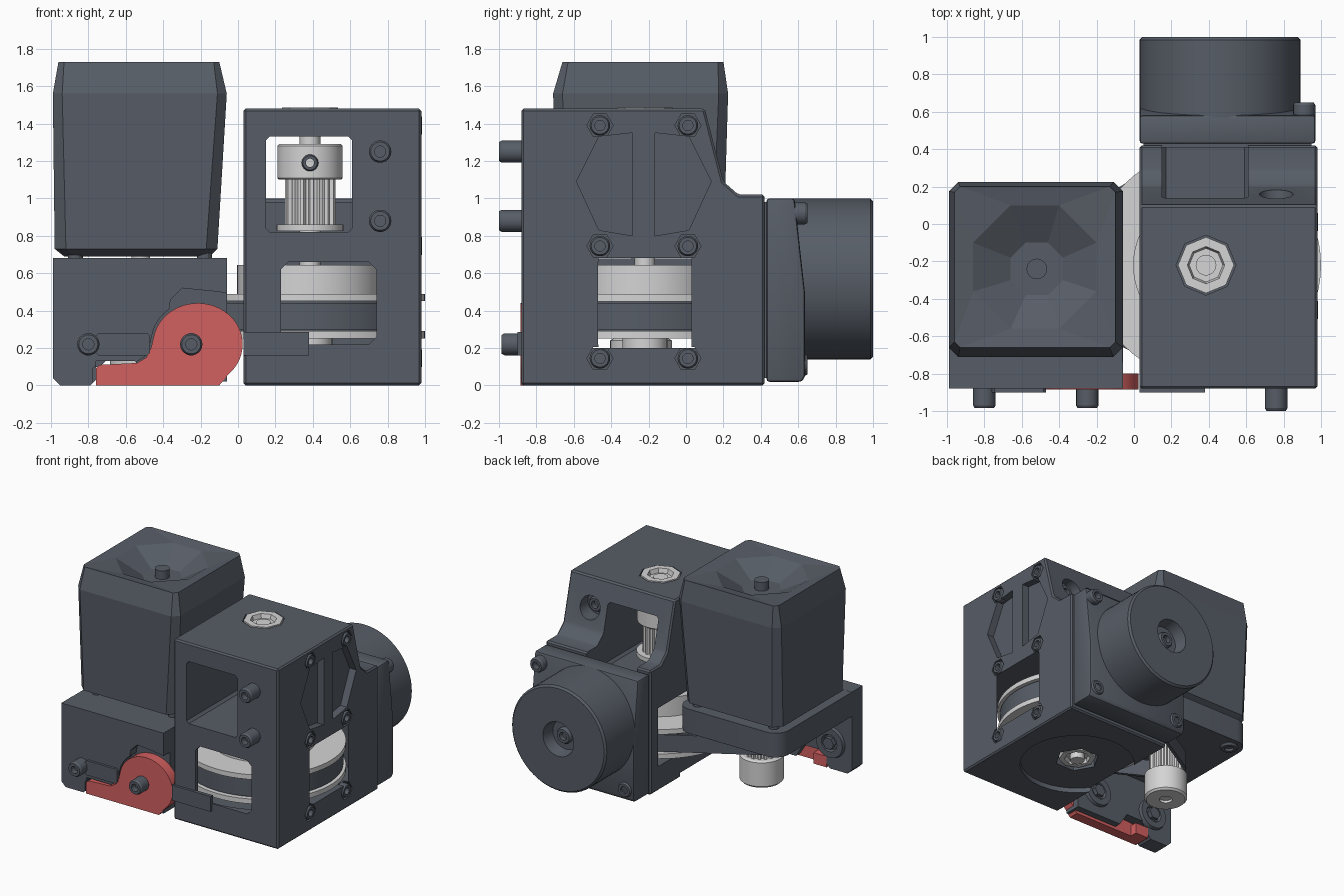
import bpy, bmesh
from math import sin, cos, pi, radians
from mathutils import Vector

if "Cube" in bpy.data.objects:
    bpy.data.objects.remove(bpy.data.objects["Cube"])


def material(name, rgb):
    m = bpy.data.materials.new(name)
    m.use_nodes = True
    m.diffuse_color = (*rgb, 1)
    m.node_tree.nodes["Principled BSDF"].inputs["Base Color"].default_value = (*rgb, 1)
    return m


DARK = material("dark slate", (0.095, 0.11, 0.135))
LIGHT = material("light metal", (0.66, 0.66, 0.66))
RED = material("lever red", (0.65, 0.115, 0.115))


def place(axis, u, v, w):
    return {"x": (w, u, v), "y": (u, w, v), "z": (u, v, w)}[axis]


def finish(name, bm, mat):
    bmesh.ops.recalc_face_normals(bm, faces=bm.faces)
    mesh = bpy.data.meshes.new(name)
    bm.to_mesh(mesh)
    bm.free()
    mesh.materials.append(mat)
    ob = bpy.data.objects.new(name, mesh)
    bpy.context.collection.objects.link(ob)
    return ob


def loft(name, rings, mat):
    """Skin equal-length rings of points and cap both ends."""
    bm = bmesh.new()
    loops = [[bm.verts.new(p) for p in ring] for ring in rings]
    n = len(loops[0])
    for a, b in zip(loops, loops[1:]):
        for i in range(n):
            j = (i + 1) % n
            bm.faces.new((a[i], a[j], b[j], b[i]))
    bm.faces.new(loops[0])
    bm.faces.new(loops[-1])
    return finish(name, bm, mat)


def prism(name, pts, axis, lo, hi, mat=DARK):
    return loft(name, [[place(axis, u, v, w) for u, v in pts] for w in (lo, hi)], mat)


def arc(cu, cv, r, a0=0, a1=360, n=48, rv=None):
    full = a1 - a0 == 360
    step = (a1 - a0) / (n if full else n - 1)
    return [(cu + r * cos(radians(a0 + i * step)),
             cv + (rv or r) * sin(radians(a0 + i * step))) for i in range(n)]


def rect(u0, u1, v0, v1, c=0.0):
    if not c:
        return [(u0, v0), (u1, v0), (u1, v1), (u0, v1)]
    return [(u0 + c, v0), (u1 - c, v0), (u1, v0 + c), (u1, v1 - c),
            (u1 - c, v1), (u0 + c, v1), (u0, v1 - c), (u0, v0 + c)]


def turned(name, centre, axis, profile, mat=DARK, n=48):
    """Lathe: profile is (radius, position along axis)."""
    return loft(name, [[place(axis, u, v, w) for u, v in arc(*centre, r, n=n)]
                       for r, w in profile], mat)


def cylinder(name, centre, axis, r, lo, hi, mat=DARK, n=32):
    return turned(name, centre, axis, [(r, lo), (r, hi)], mat, n)


def modify(ob, kind, **settings):
    mod = ob.modifiers.new(kind.lower(), kind)
    for key, value in settings.items():
        setattr(mod, key, value)
    bpy.context.view_layer.objects.active = ob
    bpy.ops.object.modifier_apply(modifier=mod.name)


def cut(ob, *cutters):
    for c in cutters:
        modify(ob, "BOOLEAN", operation="DIFFERENCE", solver="EXACT", object=c)
        bpy.data.objects.remove(c)


def bolt(name, centre, axis, base, top, r=0.06):
    """Socket-head screw whose open end is at top."""
    d = 1 if top > base else -1
    turned(name, centre, axis, [(r, base), (r, top - d * 0.015), (r * 0.85, top),
                                (r * 0.5, top), (r * 0.5, top - d * 0.05)], DARK, 18)


def gear(name, centre, r, lo, hi, teeth, mat=LIGHT):
    pts = [(centre[0] + q * cos(a), centre[1] + q * sin(a))
           for i in range(teeth)
           for q, a in [(r, 2 * pi * (i + k) / teeth) for k in (0, 0.35)]
           + [(r * 0.86, 2 * pi * (i + k) / teeth) for k in (0.5, 0.85)]]
    prism(name, pts, "z", lo, hi, mat)


AXLE = (0.385, -0.22)
MOTOR = (-0.52, -0.24)

# Gear housing: side profile, pulley cavity, windows and pockets
housing = prism("gear_housing", [(-0.88, 0), (0.42, 0), (0.42, 1.02), (0.28, 1.02),
                                 (0.2, 1.09), (0.1, 1.48), (-0.88, 1.48)], "x", 0.03, 0.98)
modify(housing, "BEVEL", width=0.012, segments=1)
cut(housing,
    cylinder("cavity", AXLE, "z", 0.645, 0.2, 0.68, n=64),
    prism("upper_window", rect(0.15, 0.61, 0.82, 1.33, 0.02), "y", -1, 0.6),
    prism("front_window", rect(0.23, 0.74, 0.22, 0.66, 0.04), "y", -1, -0.3),
    prism("side_window", rect(-0.47, 0.03, 0.22, 0.66), "x", 0.5, 1.1),
    cylinder("top_seat", AXLE, "z", 0.16, 1.42, 1.6, n=8),
    cylinder("bottom_recess", AXLE, "z", 0.44, -0.1, 0.04),
    cylinder("bottom_seat", AXLE, "z", 0.17, -0.1, 0.1, n=6),
    cylinder("rear_bolt_hole", (0.76, 1.25), "y", 0.09, 0.06, 0.6))
for s in (-1, 1):
    pts = [(0.06, 0.8), (0.24, 0.83), (0.36, 1.09), (0.24, 1.33), (0.06, 1.35)]
    cut(housing, prism("side_pocket", [(-0.225 + s * u, v) for u, v in pts], "x", 0.92, 1.1))
    # Hex screws on the side
    for z in (0.145, 0.745, 1.39):
        at = (-0.225 + s * 0.235, z)
        cut(housing, cylinder("screw_hole", at, "x", 0.07, 0.93, 1.1, n=6))
        bolt("side_screw", at, "x", 0.9, 0.985, 0.055)
prism("housing_tongue", rect(0.03, 0.38, 0.16, 0.285), "y", -0.9, -0.87)
for z in (0.88, 1.25):
    bolt("front_screw", (0.76, z), "y", -0.87, -1.0)
bolt("rear_screw", (0.76, 1.25), "y", 0.05, 0.1)

# Axle, bearings and the small toothed pulley
cylinder("axle", AXLE, "z", 0.055, 0.03, 1.46, LIGHT)
turned("top_bearing", AXLE, "z", [(0.15, 1.4), (0.15, 1.485), (0.1, 1.485), (0.09, 1.45)], LIGHT, 8)
turned("bottom_bearing", AXLE, "z", [(0.14, 0.12), (0.14, 0.05), (0.1, 0.05), (0.09, 0.08)], LIGHT, 8)
turned("drive_pulley_hub", AXLE, "z", [(0.165, 1.1), (0.175, 1.11), (0.175, 1.28), (0.165, 1.29)], LIGHT)
gear("drive_pulley_teeth", AXLE, 0.135, 0.86, 1.1, 16)
cylinder("drive_pulley_flange", AXLE, "z", 0.18, 0.825, 0.86, LIGHT)
bolt("drive_set_screw", (AXLE[0], 1.19), "y", -0.36, -0.41, 0.045)

# Large belt pulley
cylinder("large_pulley_hub", AXLE, "z", 0.39, 0.48, 0.645, LIGHT, 64)
cylinder("large_pulley_upper_flange", AXLE, "z", 0.615, 0.45, 0.49, LIGHT, 64)
cylinder("large_pulley_core", AXLE, "z", 0.575, 0.29, 0.45, DARK, 64)
cylinder("large_pulley_lower_flange", AXLE, "z", 0.615, 0.25, 0.29, LIGHT, 64)
cylinder("large_pulley_spacer", AXLE, "z", 0.12, 0.18, 0.25, LIGHT)


# Belt around both pulleys
def belt_path(grow):
    return (arc(*AXLE, 0.58 + grow, -119, 119, 40)
            + arc(*MOTOR, 0.14 + grow, 119, 241, 16))


belt = prism("drive_belt", belt_path(0.015), "z", 0.3, 0.44)
cut(belt, prism("belt_inside", belt_path(-0.01), "z", 0.2, 0.5))

# Motor pulley hanging below its plate
gear("motor_pulley_teeth", MOTOR, 0.13, 0.24, 0.46, 16)
turned("motor_pulley_hub", MOTOR, "z", [(0.05, 0.08), (0.05, 0.03), (0.15, 0.03), (0.165, 0.045),
                                        (0.165, 0.24), (0.15, 0.25)], LIGHT)
cylinder("motor_shaft", MOTOR, "z", 0.05, 0.05, 0.7, LIGHT)

# Motor: faceted block with a sunken top
def motor_ring(x0, x1, y0, y1, c, z):
    return [(x, y, z) for x, y in rect(x0, x1, y0, y1, c)]


loft("motor_body", [motor_ring(-0.93, -0.15, -0.6, 0.12, 0.05, 0.69),
                    motor_ring(-0.98, -0.11, -0.69, 0.2, 0.06, 0.73),
                    motor_ring(-0.99, -0.06, -0.71, 0.225, 0.05, 1.56),
                    motor_ring(-0.96, -0.1, -0.66, 0.2, 0.03, 1.73),
                    motor_ring(-0.86, -0.2, -0.56, 0.1, 0.2, 1.71),
                    motor_ring(-0.66, -0.38, -0.38, -0.1, 0.08, 1.6)], DARK)
cylinder("motor_shaft_end", MOTOR, "z", 0.055, 1.58, 1.67, DARK, 16)
for x in (-0.87, -0.18):
    for y in (-0.58, 0.1):
        cylinder("motor_standoff", (x, y), "z", 0.04, 0.66, 0.76, DARK, 12)

# Lever and motor mount
lever_pts = ([(-0.1, 0)] + arc(-0.215, 0.22, 0.24, -48, 165, 32, 0.22)
             + [(-0.465, 0.2), (-0.49, 0.15), (-0.54, 0.12), (-0.74, 0.11), (-0.76, 0.09), (-0.76, 0)])
prism("lever", lever_pts, "y", -0.885, -0.8, RED)
prism("lever_tab", rect(-0.76, -0.64, 0.0, 0.09), "y", -0.81, -0.74, RED)

wall = prism("mount_wall", [(-0.95, 0), (-0.79, 0), (-0.76, 0.03), (-0.76, 0.13), (-0.55, 0.13),
                            (-0.48, 0.02), (-0.06, 0.02), (-0.06, 0.68), (-0.99, 0.68), (-0.99, 0.04)],
             "y", -0.88, -0.74)
cut(wall,
    prism("lever_pocket", [(u * 1.02, v * 1.04 - 0.003) for u, v in lever_pts], "y", -0.95, -0.795),
    prism("lever_swing", [(-0.4, 0.2), (0, 0.2), (0, 0.48), (-0.1, 0.5), (-0.3, 0.52), (-0.36, 0.46)],
          "y", -0.95, -0.795))
plate = prism("mount_plate", [(-0.99, -0.88), (-0.06, -0.88), (-0.06, 0.12)]
              + arc(-0.16, 0.1, 0.1, 10, 90, 6) + arc(-0.87, 0.08, 0.12, 90, 180, 8), "z", 0.48, 0.679)
modify(plate, "BEVEL", width=0.008, segments=1)
cut(plate, prism("swing_clearance", rect(-0.36, 0, 0.4, 0.52), "y", -0.95, -0.795))
prism("mount_tongue", rect(-0.76, -0.47, 0.16, 0.28, 0.015), "y", -0.9, -0.87)
for x in (-0.8, -0.25):
    bolt("mount_screw", (x, 0.22), "y", -0.8, -0.985)
    turned("mount_nut_seat", (x, 0.22), "y", [(0.13, -0.75), (0.12, -0.715), (0.07, -0.715), (0.06, -0.735)])
    cylinder("mount_nut", (x, 0.22), "y", 0.05, -0.74, -0.7, DARK, 6)
for y in (-0.58, 0.1):
    bolt("plate_screw", (-0.87, y), "z", 0.52, 0.46, 0.07)

# Rear cover and round rear motor
cover = prism("rear_cover", [(0.43, 0.02), (0.62, 0.02), (0.635, 0.05), (0.635, 0.5),
                             (0.58, 1.0), (0.43, 1.0)], "x", 0.03, 0.97)
modify(cover, "BEVEL", width=0.015, segments=2)
prism("cover_gasket", rect(0.05, 0.95, 0.04, 0.98), "y", 0.41, 0.44)
turned("rear_motor", (0.46, 0.57), "y", [(0.43, 0.57), (0.43, 0.985), (0.415, 1.0), (0.14, 1.0),
                                         (0.12, 0.9)], n=64)
bolt("rear_motor_screw", (0.46, 0.57), "y", 0.88, 0.94, 0.065)
for x, z in ((0.9, 0.11), (0.11, 0.11), (0.91, 0.92)):
    bolt("cover_screw", (x, z), "y", 0.55, 0.65)

# Smooth the round parts while keeping edges sharp
bpy.ops.object.select_all(action="DESELECT")
for ob in bpy.context.scene.objects:
    if ob.type == "MESH" and ob.name != "motor_body":
        ob.select_set(True)
        bpy.context.view_layer.objects.active = ob
bpy.ops.object.shade_smooth_by_angle(angle=radians(25))
